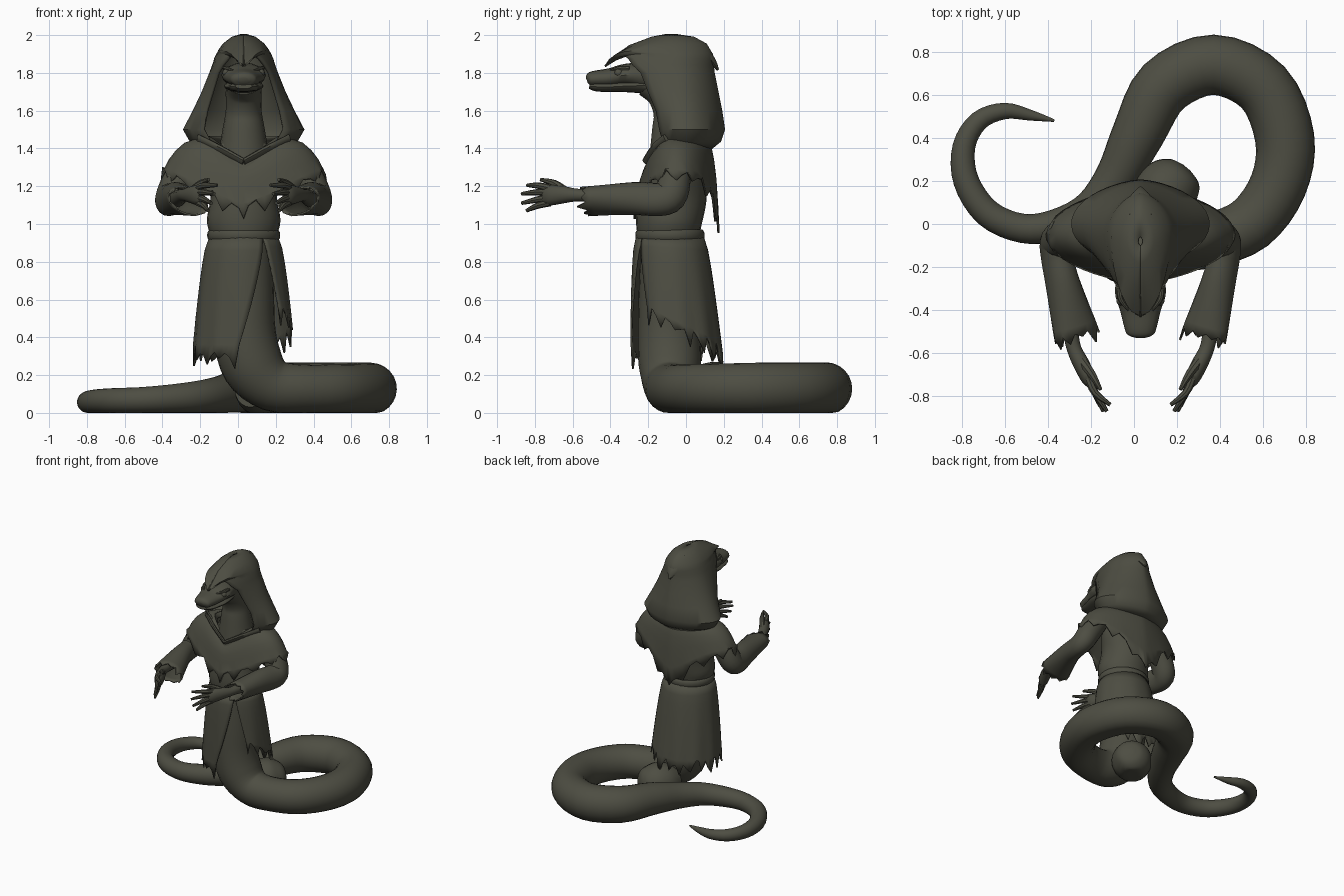
import bpy, bmesh, math, random
from mathutils import Vector

if "Cube" in bpy.data.objects:
    bpy.data.objects.remove(bpy.data.objects["Cube"])
rng = random.Random(4)
MID = 0.03  # the upper body's centre line

olive = bpy.data.materials.new("dark olive grey")
olive.use_nodes = True
olive.diffuse_color = (0.075, 0.075, 0.055, 1)
olive.node_tree.nodes["Principled BSDF"].inputs["Base Color"].default_value = olive.diffuse_color


def finish(obj, angle=40):
    obj.data.materials.append(olive)
    bpy.ops.object.select_all(action="DESELECT")
    obj.select_set(True)
    bpy.context.view_layer.objects.active = obj
    bpy.ops.object.shade_smooth_by_angle(angle=math.radians(angle))


def surface(name, rings, closed=True, caps=False, thick=0, mid=MID):
    """Skin a list of equal point rows."""
    bm = bmesh.new()
    rows = [[bm.verts.new(p) for p in ring] for ring in rings]
    n = len(rows[0])
    for a, b in zip(rows, rows[1:]):
        for i in range(n if closed else n - 1):
            j = (i + 1) % n
            bm.faces.new((a[i], a[j], b[j], b[i]))
    if caps:
        bm.faces.new(rows[0])
        bm.faces.new(rows[-1])
    bmesh.ops.recalc_face_normals(bm, faces=bm.faces)
    mesh = bpy.data.meshes.new(name)
    bm.to_mesh(mesh)
    bm.free()
    obj = bpy.data.objects.new(name, mesh)
    obj.location.x = mid
    bpy.context.collection.objects.link(obj)
    if thick:
        mod = obj.modifiers.new("cloth", "SOLIDIFY")
        mod.thickness = thick
        mod.offset = 0
    finish(obj)


def spline(path, steps):
    """Catmull-Rom through tuples of any length."""
    pts = [path[0]] + list(path) + [path[-1]]
    out = []
    for a, b, c, d in zip(pts, pts[1:], pts[2:], pts[3:]):
        for k in range(steps):
            t = k / steps
            out.append([q + t / 2 * (r - p + t * (2*p - 5*q + 4*r - s + t * (3*(q - r) + s - p)))
                        for p, q, r, s in zip(a, b, c, d)])
    return out + [list(path[-1])]


def tube(name, path, n=16, steps=4, side=1, tear=0, **kw):
    """Loft along (x, y, z, width radius[, height radius])."""
    path = spline([p if len(p) == 5 else (*p, p[3]) for p in path], steps)
    across, rings = Vector((1, 0, 0)), []
    for k, p in enumerate(path):
        ahead, behind = path[min(k + 1, len(path) - 1)], path[max(k - 1, 0)]
        t = (Vector(ahead[:3]) - Vector(behind[:3])).normalized()
        across = (across - t * across.dot(t)).normalized()
        up = across.cross(t)
        ring = []
        for i in range(n):
            a = math.tau * i / n
            v = Vector(p[:3]) + across * p[3] * math.cos(a) + up * p[4] * math.sin(a)
            if tear and k == len(path) - 1:
                v += t * tear * (rng.random() if i % 2 else -0.3)
            ring.append((v.x * side, v.y, max(v.z, 0)))
        rings.append(ring)
    surface(name, rings, caps=not tear, thick=0.01 if tear else 0, **kw)


def ball(name, loc, scale):
    bpy.ops.mesh.primitive_uv_sphere_add(segments=16, ring_count=10, location=loc)
    obj = bpy.context.object
    obj.name = name
    obj.scale = scale
    finish(obj)


def diamond(c, power):
    """Cosine drawn in to make a rounded diamond plan."""
    return math.copysign(abs(c) ** power, c)


# Serpent body and coiled tail, lying on the ground
coil = [(.70, .40, .138), (.60, .635, .138), (.37, .74, .14), (.14, .64, .137), (.02, .42, .122),
        (-.08, .22, .1), (-.2, .07, .086), (-.36, -.005, .075), (-.52, -.02, .068), (-.68, .05, .065),
        (-.78, .2, .06), (-.79, .36, .053), (-.72, .48, .046), (-.6, .525, .038), (-.48, .505, .025),
        (-.37, .48, .006)]
tube("serpent_tail",
     [(.03, -.085, .95, .15), (.03, -.09, .65, .16), (.035, -.09, .42, .165), (.08, -.085, .25, .165),
      (.19, -.085, .145, .14), (.35, -.075, .128, .128), (.54, .0, .128, .13), (.67, .18, .128, .133)]
     + [(x, y, max(r, .03) if r < .05 else min(r, .128), r) for x, y, r in coil], n=24, mid=0)
tube("inner_coil", [(.07, .03, .13, .1), (.11, .1, .125, .14), (.16, .165, .12, .148),
                    (.21, .22, .12, .12), (.235, .25, .12, .08), (.245, .262, .12, .02)], n=20, mid=0)

# Torso, belt and neck
tube("torso", [(0, -.09, .94, .175, .165), (0, -.09, 1.02, .195, .175), (0, -.07, 1.15, .175, .18),
               (0, -.05, 1.3, .2, .16), (0, -.04, 1.42, .15, .12)], n=24)
tube("belt", [(0, -.085, .91, .18, .172), (0, -.085, .925, .192, .182), (0, -.085, .955, .192, .182),
              (0, -.085, .97, .18, .172)], n=28, steps=2)
tube("neck", [(0, -.06, 1.33, .14), (0, -.07, 1.5, .112), (0, -.08, 1.6, .095), (0, -.12, 1.7, .095),
              (0, -.2, 1.76, .09)], n=18)

# Head with separate jaw
tube("skull", [(0, -.12, 1.76, .08, .07), (0, -.22, 1.78, .105, .075), (0, -.32, 1.788, .118, .06),
               (0, -.40, 1.773, .095, .052), (0, -.48, 1.768, .075, .044), (0, -.512, 1.764, .062, .036),
               (0, -.525, 1.76, .03, .015)])
tube("jaw", [(0, -.16, 1.735, .08, .05), (0, -.32, 1.73, .105, .032), (0, -.42, 1.725, .087, .026),
             (0, -.48, 1.727, .072, .024), (0, -.512, 1.73, .045, .014)])
for s, label in ((1, "left"), (-1, "right")):
    ball(label + "_eye", (MID + s * .09, -.355, 1.8), (.022, .024, .022))
    ball(label + "_nostril", (MID + s * .035, -.5, 1.785), (.014, .014, .012))
    tube(label + "_brow", [(.1, -.3, 1.824, .012), (.092, -.35, 1.824, .012), (.055, -.4, 1.812, .006)],
         n=8, side=s)

# Hood: rows of (height, half width, centre y, front depth, back depth, front angle, tip droop)
hood = []
for z, w, yc, front, back, start, droop in [
        (1.40, .20, .0, .15, .13, -45, 0), (1.44, .28, .0, .17, .18, -45, 0),
        (1.50, .315, .0, .2, .2, -43, 0), (1.60, .262, -.02, .22, .205, -38, 0),
        (1.70, .215, -.04, .27, .205, -36, 0), (1.80, .175, -.05, .32, .195, -36, 0),
        (1.84, .16, -.06, .33, .2, -42, 0), (1.875, .15, -.06, .31, .2, -52, 0),
        (1.90, .138, -.06, .31, .195, -64, 0), (1.915, .13, -.065, .365, .19, -90, .08),
        (1.95, .105, -.07, .23, .175, -90, .01), (1.985, .06, -.07, .11, .11, -90, 0),
        (2.0, .01, -.08, .02, .02, -90, 0)]:
    row = []
    for i in range(33):
        a = math.radians(start + (180 - 2 * start) * i / 32)
        c, s = math.cos(a), math.sin(a)
        row.append((w * diamond(c, 1.3), yc + s * (back if s > 0 else front),
                    z - droop * max(0, -s) ** 8))
    hood.append(row)
surface("hood", hood, closed=False, thick=.014)
tube("hood_point", [(0, .03, 1.95, .07, .04), (0, .1, 1.9, .06, .03), (0, .14, 1.86, .04, .02),
                    (0, .17, 1.815, .006)], n=8)

# Shoulder cape with a torn hem: (half width, front y, back y, height, front drop, back drop)
cape, count = [], 48
rows = spline([(.19, -.17, .1, 1.46, .13, 0), (.31, -.22, .13, 1.425, .14, .02),
               (.39, -.25, .155, 1.34, .16, .10), (.435, -.272, .172, 1.245, .19, .28)], 2)
for k, (w, yf, yb, z, fd, bd) in enumerate(rows):
    row = []
    for i in range(count):
        a = math.tau * i / count
        c, s = math.cos(a), math.sin(a)
        y = -.05 + s * (yb + .05 if s > 0 else -.05 - yf)
        h = z - fd * max(0, -s) ** 3 - bd * max(0, s) ** 4
        if k == len(rows) - 1:
            h += rng.uniform(.01, .06) if i % 3 else -rng.uniform(.01, .03)
        row.append((w * diamond(c, 1.4), y, h))
    cape.append(row)
surface("shoulder_cape", cape, thick=.012)

# Skirt, split at the front, with a ragged hem
count, levels = 48, 9
tears = [rng.uniform(-.06, .0) if i % 3 == 0 else rng.uniform(.0, .08) for i in range(count + 1)]
skirt = []
for k in range(levels + 1):
    u, row = k / levels, []
    first, last = -56 + 18 * u, 304 - 44 * u
    for i in range(count + 1):
        t = i / count
        hem = .52 - .23 * min(1, t / .35)
        z = .93 + u * (hem - .93)
        if k == levels:
            z += tears[i]
        d = min(1, (.93 - z) / .65)
        flare = d ** .6
        a = math.radians(first + (last - first) * t)
        fold = 1 + .02 * d * math.sin(11 * a)
        row.append(((.178 + .09 * flare) * fold * math.cos(a),
                    -.085 + .04 * d + (.176 + .066 * flare) * fold * math.sin(a), z))
    skirt.append(row)
surface("skirt", skirt, closed=False, thick=.01)

# Collar, sleeves, arms and hands on both sides
for s, label in ((1, "left"), (-1, "right")):
    tube(label + "_collar", [(.24, -.1, 1.45, .014, .03), (.13, -.165, 1.4, .014, .024),
                             (0, -.215, 1.33, .012, .02)], n=8, side=s)
    tube(label + "_sleeve",
         [(.27, -.05, 1.35, .075), (.34, -.06, 1.24, .08), (.385, -.085, 1.15, .075, .085),
          (.388, -.15, 1.13, .068, .085), (.36, -.28, 1.135, .075, .083), (.295, -.52, 1.12, .108, .066)],
         n=20, side=s, tear=.05)
    tube(label + "_hand",
         [(.35, -.35, 1.135, .045), (.325, -.5, 1.15, .036), (.308, -.58, 1.153, .034, .034),
          (.275, -.65, 1.155, .038, .046), (.24, -.72, 1.152, .034, .054), (.222, -.755, 1.15, .018, .044)],
         n=12, side=s)
    for i, (z, end, reach) in enumerate([(1.19, 1.205, .84), (1.165, 1.16, .87),
                                         (1.138, 1.11, .87), (1.113, 1.07, .845)]):
        x = .14 + .016 * i
        tube(f"{label}_finger_{i + 1}",
             [(.24, -.72, z, .02), (.21, -.785, (z + end) / 2 + .006, .017), (x, -reach, end, .009)],
             n=8, steps=3, side=s)
    tube(label + "_thumb", [(.27, -.64, 1.175, .024), (.225, -.7, 1.216, .019), (.185, -.77, 1.235, .009)],
         n=8, steps=3, side=s)
